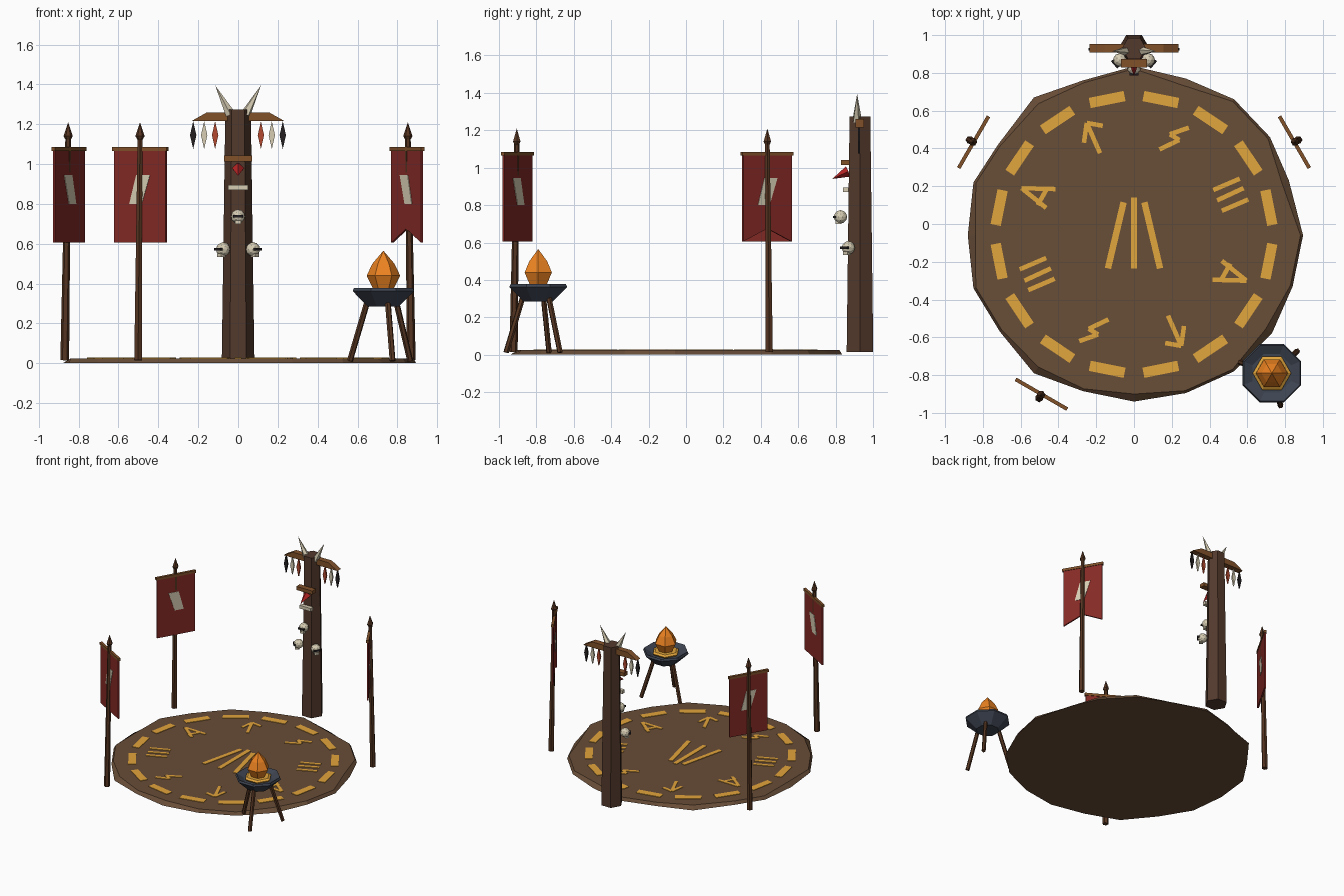
import bpy, bmesh, math
from mathutils import Vector as V, Matrix

if "Cube" in bpy.data.objects:
    bpy.data.objects.remove(bpy.data.objects["Cube"])


def mat(name, r, g, b):
    m = bpy.data.materials.new(name)
    m.diffuse_color = [(c / 255) ** 2.2 for c in (r, g, b)] + [1]
    m.use_nodes = True
    m.node_tree.nodes["Principled BSDF"].inputs["Base Color"].default_value = m.diffuse_color
    return m


WOOD = mat("wood", 84, 60, 48)
EARTH = mat("earth", 104, 78, 58)
POST = mat("post", 86, 56, 38)
PLANK = mat("plank", 128, 82, 46)
GOLD = mat("gold", 226, 164, 62)
RED = mat("red", 132, 46, 42)
BRIGHT = mat("bright_red", 180, 40, 40)
RUST = mat("rust", 178, 74, 50)
BONE = mat("bone", 214, 204, 178)
IRON = mat("iron", 64, 70, 82)
DARK = mat("dark", 40, 36, 38)
FIRE = mat("fire", 236, 130, 38)
X, Y, Z = V((1, 0, 0)), V((0, 1, 0)), V((0, 0, 1))


def finish(name, bm, m):
    bmesh.ops.recalc_face_normals(bm, faces=bm.faces)
    me = bpy.data.meshes.new(name)
    bm.to_mesh(me)
    bm.free()
    me.materials.append(m)
    ob = bpy.data.objects.new(name, me)
    bpy.context.collection.objects.link(ob)
    return ob


def loft(name, rings, m):
    """Join equal-length rings of points and cap both ends."""
    bm = bmesh.new()
    vs = [[bm.verts.new(p) for p in r] for r in rings]
    n = len(vs[0])
    for a, b in zip(vs, vs[1:]):
        for i in range(n):
            j = (i + 1) % n
            bm.faces.new((a[i], a[j], b[j], b[i]))
    bm.faces.new(vs[0])
    bm.faces.new(vs[-1])
    bmesh.ops.remove_doubles(bm, verts=bm.verts, dist=1e-4)
    return finish(name, bm, m)


def slab(name, pts, o, u, v, t, m):
    """Flat outline in the u/v plane, thickness t centred on o."""
    n = u.cross(v).normalized() * t / 2
    flat = [V(o) + u * a + v * b for a, b in pts]
    return loft(name, [[p - n for p in flat], [p + n for p in flat]], m)


def box(name, c, size, m, u=X, v=Z):
    a, t, b = (s / 2 for s in size)
    return slab(name, [(-a, -b), (a, -b), (a, b), (-a, b)], c, u, v, t * 2, m)


def rod(name, p0, p1, r0, r1, m, sides=6, turn=0):
    p0, p1 = V(p0), V(p1)
    q = (p1 - p0).to_track_quat('Z', 'Y')
    def ring(p, r):
        return [p + q @ V((r * math.cos(turn + math.tau * i / sides),
                           r * math.sin(turn + math.tau * i / sides), 0)) for i in range(sides)]
    return loft(name, [ring(p0, r0), ring(p1, max(r1, 2e-5))], m)


def lathe(name, c, prof, sides, m, turn=0):
    return loft(name, [[V((c[0] + max(r, 2e-5) * math.cos(turn + math.tau * i / sides),
                           c[1] + max(r, 2e-5) * math.sin(turn + math.tau * i / sides), z))
                        for i in range(sides)] for r, z in prof], m)


# Ritual floor: irregular low-poly disc
C = V((0, -0.055, 0))
edge = [(0, -.94), (.275, -.895), (.53, -.78), (.73, -.58), (.84, -.33), (.895, -.06), (.82, .23),
        (.72, .46), (.53, .66), (.275, .77), (0, .835), (-.27, .76), (-.53, .67), (-.72, .42),
        (-.85, .22), (-.88, -.06), (-.85, -.34), (-.71, -.57), (-.53, -.79), (-.27, -.885)]
low = [V((x, y, 0)) for x, y in edge]
top = [C + (p - C) * (.985 - .03 * (i % 3 == 0)) + Z * .024 for i, p in enumerate(low)]
loft("floor_disc", [low, top], EARTH)


def stroke(name, a, b, w):
    a, b = V((*a, .025)), V((*b, .025))
    box(name, (a + b) / 2, ((b - a).length, .006, w), GOLD, (b - a).normalized(),
        Z.cross(b - a).normalized())


# Painted dashes, centre mark and four runes repeated by half a turn
for i in range(16):
    a = math.tau * (i + .5) / 16
    r, t = V((math.cos(a), math.sin(a))) * .728, V((-math.sin(a), math.cos(a))) * .094
    stroke("ring_dash", r + C.xy + t, r + C.xy - t, .055)
for s in (-1, 0, 1):
    stroke("centre_mark", (s * .055, .115 + .025 * (s == 0)), (s * .138, -.235), .034)
runes = [[(-.18, .375), (-.25, .535), (-.265, .43)], [(-.25, .535), (-.165, .52)],
         [(.29, .51), (.19, .475), (.24, .445), (.135, .395)],
         [(.42, .18), (.56, .24)], [(.44, .125), (.58, .19)], [(.465, .07), (.605, .13)],
         [(.415, -.295), (.595, -.30), (.465, -.195)], [(.465, -.29), (.51, -.21)]]
for line in runes:
    for a, b in zip(line, line[1:]):
        for s in (1, -1):
            stroke("rune_stroke", (a[0] * s, C.y + (a[1] - C.y) * s),
                   (b[0] * s, C.y + (b[1] - C.y) * s), .024)

# Banners, facing outward around the floor
for px, py, deg, notch in ((-.87, .445, 150, 0), (.87, .445, 30, .07), (-.502, -.922, 240, 0)):
    a = math.radians(deg)
    out = V((math.cos(a), math.sin(a), 0))
    side = Z.cross(out)
    base = V((px, py, 0))
    lean = base - out * .02
    rod("banner_pole", base + Z * .015, lean + Z * 1.14, .022, .014, POST)
    lathe("pole_tip", lean, [(.012, 1.12), (.023, 1.14), (0, 1.21)], 6, POST)
    o = lean - out * .004
    box("banner_crossbar", o + Z * 1.075, (.316, .02, .02), PLANK, side)
    slab("banner_cloth", [(-.15, 1.07), (-.15, .605), (0, .605 + notch), (.15, .605), (.15, 1.07)],
         o, side, Z, .012, RED)
    slab("banner_emblem", [(-.06, .80), (.012, .80), (.06, .945), (-.02, .945)],
         o, side, Z, .018, BONE)

# Totem column with crossbeam and horns
T = V((0, .93, 0))
lathe("totem_column", T, [(.082, .015), (.064, 1.275)], 6, WOOD)
slab("totem_beam", [(-.235, 1.215), (.235, 1.215), (.155, 1.26), (-.155, 1.26)],
     T, X, Z, .045, PLANK)
for s in (-1, 1):
    rod("totem_horn", (s * .038, .915, 1.25), (s * .115, .915, 1.395), .026, 0, BONE, 5)
    # Hanging feathers
    for x, m in ((.115, RUST), (.17, BONE), (.225, DARK)):
        slab("feather", [(0, 1.215), (-.016, 1.145), (0, 1.075), (.016, 1.145)],
             (s * x, .925, 0), X, Z, .012, m)

# Totem face
box("totem_brow", (0, .852, 1.028), (.14, .045, .028), PLANK)
rod("totem_nose", (0, .868, .98), (0, .782, .94), .03, 0, BRIGHT, 4)
box("totem_teeth", (0, .854, .882), (.1, .03, .025), BONE)

# Skulls with dark eye slits
for c, deg in (((0, .826, .737), 0), ((-.075, .868, .572), -50), ((.075, .868, .572), 50)):
    bm = bmesh.new()
    bmesh.ops.create_icosphere(bm, subdivisions=2, radius=.036, matrix=Matrix.Translation(c))
    finish("skull", bm, BONE)
    a = math.radians(deg)
    out, u = V((math.sin(a), -math.cos(a), 0)), V((math.cos(a), math.sin(a), 0))
    box("skull_eyes", V(c) + out * .031, (.05, .018, .012), DARK, u)
    box("skull_jaw", V(c) + out * .012 - Z * .03, (.032, .03, .018), BONE, u)

# Brazier: legs, bowl, embers, flame
B = V((.73, -.79, 0))
for deg in (41, -75, 161):
    a = math.radians(deg)
    d = V((math.cos(a), math.sin(a), 0))
    rod("brazier_leg", B + d * .178 + Z * .012, B + d * .085 + Z * .31, .015, .015, POST)
lathe("brazier_bowl", B, [(.085, .285), (.167, .362), (.16, .378), (.11, .352)], 8, IRON, math.pi / 8)
lathe("brazier_embers", B, [(.09, .35), (.102, .365), (.085, .376)], 6, GOLD)
lathe("brazier_flame", B, [(.05, .37), (.084, .44), (.055, .50), (0, .565)], 6, FIRE)
